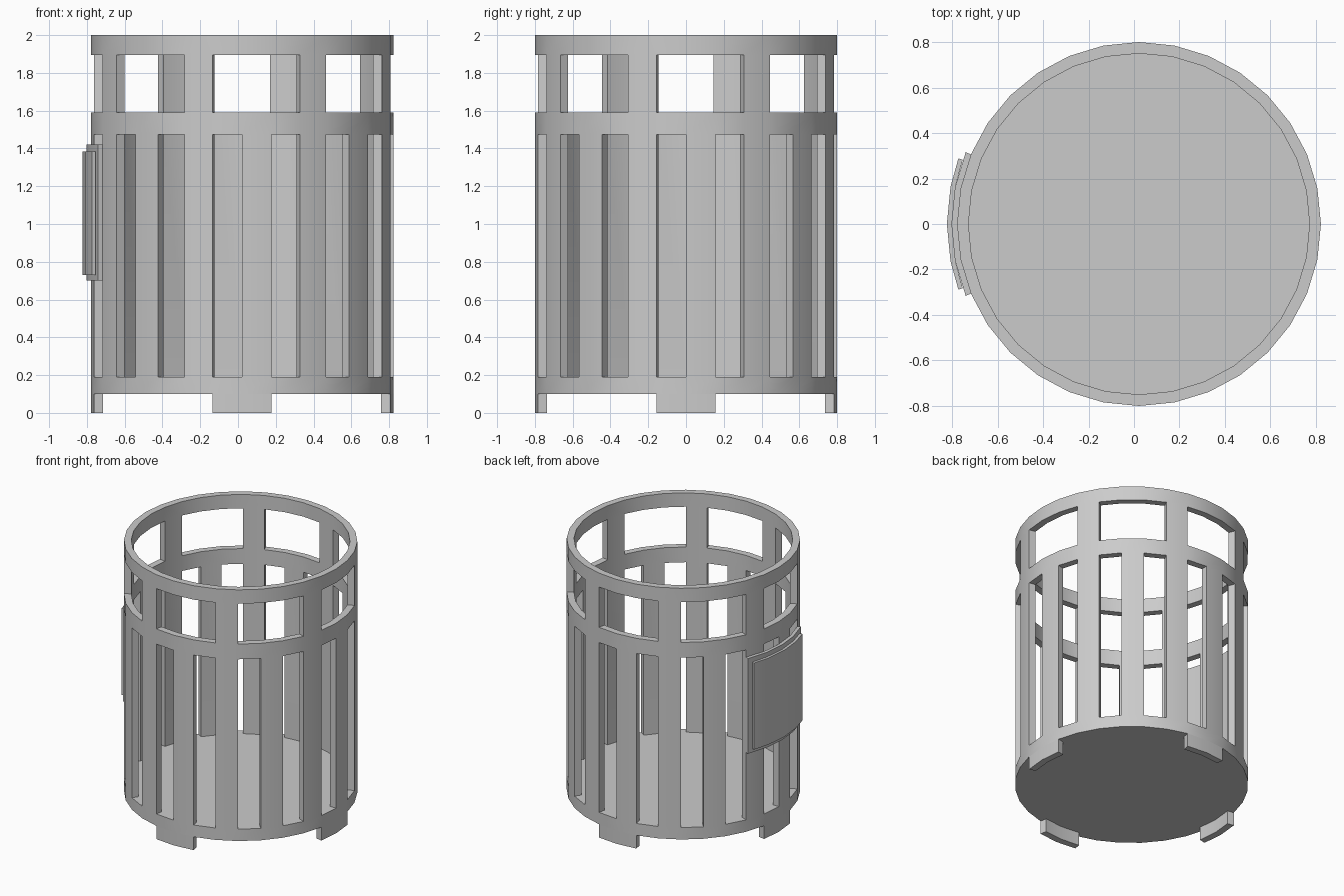
import bpy, bmesh
from math import cos, sin, radians

if "Cube" in bpy.data.objects:
    bpy.data.objects.remove(bpy.data.objects["Cube"])

CX = 0.022                      # axis of the drum, offset by the side plaque
SIDES = 32
STEP = 360 / SIDES


def finish(bm, name):
    bmesh.ops.recalc_face_normals(bm, faces=bm.faces)
    mesh = bpy.data.meshes.new(name)
    bm.to_mesh(mesh)
    bm.free()
    obj = bpy.data.objects.new(name, mesh)
    bpy.context.collection.objects.link(obj)
    bpy.ops.object.select_all(action='DESELECT')
    bpy.context.view_layer.objects.active = obj
    obj.select_set(True)
    bpy.ops.object.shade_smooth_by_angle(angle=radians(30))
    return obj


def point(r, deg, z):
    return (CX + r * cos(radians(deg)), r * sin(radians(deg)), z)


# Curved block between two radii, following a list of angles
def arc_block(name, r0, r1, angles, z0, z1):
    bm = bmesh.new()
    loops = [[bm.verts.new(point(r, a, z))
              for r, z in ((r0, z0), (r1, z0), (r1, z1), (r0, z1))] for a in angles]
    for a, b in zip(loops, loops[1:]):
        for k in range(4):
            bm.faces.new((a[k], a[(k + 1) % 4], b[(k + 1) % 4], b[k]))
    bm.faces.new(loops[0])
    bm.faces.new(loops[-1][::-1])
    return finish(bm, name)


# Drum wall: rows of solid or open cells, giving bottom, middle and top rings
# joined by narrow lower slats and widely spaced upper posts
R_IN, R_OUT = 0.75, 0.80
levels = [0.10, 0.19, 1.475, 1.59, 1.895, 2.0]
rows = [lambda i: True,
        lambda i: i % 2 == 0,
        lambda i: True,
        lambda i: i % 4 == 2,
        lambda i: True]


def solid(i, j):
    return 0 <= j < len(rows) and rows[j](i % SIDES)


bm = bmesh.new()
inner, outer = [[[bm.verts.new(point(r, i * STEP, z)) for i in range(SIDES)]
                 for z in levels] for r in (R_IN, R_OUT)]
for j in range(len(rows)):
    for i in range(SIDES):
        if not solid(i, j):
            continue
        n = (i + 1) % SIDES
        bm.faces.new((outer[j][i], outer[j][n], outer[j + 1][n], outer[j + 1][i]))
        if j > 0:
            bm.faces.new((inner[j][i], inner[j + 1][i], inner[j + 1][n], inner[j][n]))
        for dj, lv in ((-1, j), (1, j + 1)):
            if not solid(i, j + dj):
                bm.faces.new((inner[lv][i], outer[lv][i], outer[lv][n], inner[lv][n]))
        for di, s in ((-1, i), (1, n)):
            if not solid(i + di, j):
                bm.faces.new((inner[j][s], outer[j][s], outer[j + 1][s], inner[j + 1][s]))
# Solid floor slab inside the bottom ring
bm.faces.new(inner[0])
bm.faces.new(inner[1])
finish(bm, "slatted_bin_body")

# Four feet, each two wall segments wide
for side, a in (("right", 0), ("back", 90), ("left", 180), ("front", 270)):
    arc_block(side + "_foot", R_IN, R_OUT, (a - STEP, a, a + STEP), 0.0, 0.10)

# Curved plaque on the left side: backing plate and raised panel
arc_block("plaque_backing", R_OUT, 0.825,
          [180 + k * STEP for k in (-2, -1, 0, 1, 2)], 0.70, 1.42)
arc_block("plaque_panel", 0.825, 0.845,
          (160, 180 - STEP, 180, 180 + STEP, 200), 0.73, 1.385)
